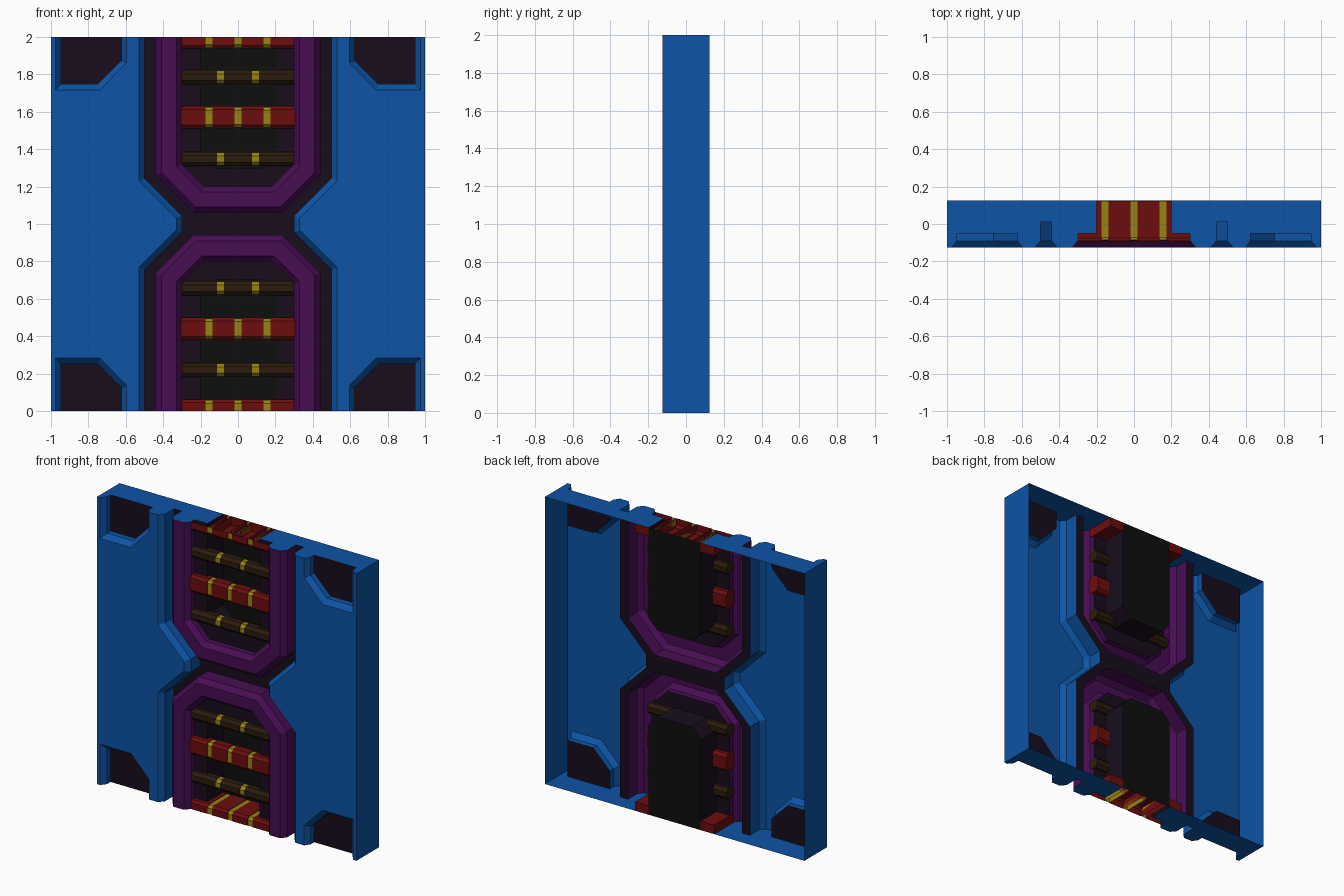
import bpy, bmesh, math

if "Cube" in bpy.data.objects:
    bpy.data.objects.remove(bpy.data.objects["Cube"])

def material(name, rgb):
    m = bpy.data.materials.new(name)
    m.diffuse_color = (*rgb, 1)
    m.use_nodes = True
    m.node_tree.nodes["Principled BSDF"].inputs["Base Color"].default_value = m.diffuse_color
    return m

BLUE = material("blue_paint", (.004, .088, .38))
PURPLE = material("purple_metal", (.065, .004, .088))
DARK = material("dark_recess", (.009, .004, .012))
BLACK = material("black_back", (.004, .0045, .004))
RED = material("red_bar", (.15, .004, .004))
BROWN = material("brown_pipe", (.024, .011, .004))
YELLOW = material("yellow_band", (.31, .23, .006))

F, B, S = -.125, .125, -.09          # front plane, back plane, foot of the bevels
FLOOR, GROOVE = -.05, .01            # depths of shallow recesses and of the groove

def make(name, faces, mat, sheet=False):
    bm = bmesh.new()
    for f in faces:
        bm.faces.new([bm.verts.new(p) for p in f])
    bmesh.ops.remove_doubles(bm, verts=bm.verts, dist=1e-4)
    bmesh.ops.recalc_face_normals(bm, faces=bm.faces)
    bm.normal_update()
    # open sheets must face the front
    if sheet and sum(f.normal.y * f.calc_area() for f in bm.faces) > 0:
        bmesh.ops.reverse_faces(bm, faces=bm.faces)
    me = bpy.data.meshes.new(name)
    bm.to_mesh(me)
    bm.free()
    me.materials.append(mat)
    ob = bpy.data.objects.new(name, me)
    bpy.context.collection.objects.link(ob)
    return ob

def quarter(name, faces, mat):
    """Mirror faces of the lower right quarter left-right and about z = 1."""
    out = [[(sx * x, y, 2 - z if up else z) for x, y, z in f]
           for sx in (1, -1) for up in (0, 1) for f in faces]
    return make(name, out, mat, True)

def flat(path, y):
    return [(x, y, z) for x, z in path]

def loft(*rows):
    """Strips of quads between successive (path, y) rows."""
    faces = []
    for (p, ya), (q, yb) in zip(rows, rows[1:]):
        a, b = flat(p, ya), flat(q, yb)
        faces += [[a[i], a[i + 1], b[i + 1], b[i]] for i in range(len(a) - 1)]
    return faces

def ring(w):
    c, t = .98 + (w - .30) * math.sqrt(2), w + .5
    return [(w, 0), (w, c - w), (c - t, t), (0, t)]

# outlines (x, z) in one quarter
edge_top = [(.53, 0), (.53, .767), (.33, .967), (.33, 1)]
edge_low = [(.50, 0), (.50, .755), (.30, .955), (.30, 1)]
notch_top = [(.975, 0), (.975, .283), (.738, .283), (.597, .138), (.597, 0)]
notch_low = [(.947, 0), (.947, .252), (.75, .252), (.622, .125), (.622, 0)]
well = [(.20, 0), (.20, .63), (.13, .70), (0, .70)]

# blue shell: front plates, bevels, notch walls, sides and end caps
front = [(1, 0)] + notch_top + edge_top + [(1, 1)]
cap = [(1, B), (1, F), (.975, F), (.947, S), (.947, FLOOR), (.622, FLOOR), (.622, S),
       (.597, F), (.53, F), (.50, S), (.50, GROOVE), (.44, GROOVE), (.44, S), (.41, F),
       (.33, F), (.30, S), (.30, FLOOR), (.20, FLOOR), (.20, B)]
shell = [flat(front, F), [(x, y, 0) for x, y in cap],
         [(1, F, 0), (1, F, 1), (1, B, 1), (1, B, 0)]]
shell += loft((edge_top, F), (edge_low, S), (edge_low, GROOVE))
shell += loft((notch_top, F), (notch_low, S), (notch_low, FLOOR))
quarter("blue_shell", shell, BLUE)

# dark floors of the corner notches and the groove
quarter("corner_recess_floor", [flat(notch_low, FLOOR)], DARK)
quarter("groove_floor", [flat(edge_low + [(0, 1)] + ring(.44)[::-1], GROOVE)], DARK)

# purple frames around the two bays
quarter("purple_frame", loft((ring(.44), GROOVE), (ring(.44), S), (ring(.41), F),
                             (ring(.33), F), (ring(.30), S), (ring(.30), FLOOR)), PURPLE)

# bay floors, deep wells and their backs
quarter("bay_floor", loft((ring(.30), FLOOR), (well, FLOOR), (well, B)), DARK)
quarter("well_back", [flat([(0, 0)] + well, B)], BLACK)

def prism(profile, x0, x1, closed=True):
    a = [(x0, y, z) for y, z in profile]
    b = [(x1, y, z) for y, z in profile]
    n = len(a)
    return [a, b[::-1]] + [[a[i], b[i], b[(i + 1) % n], a[(i + 1) % n]]
                           for i in range(n if closed else n - 1)]

def bar(name, profile, inner, bands, mat, closed=True):
    """Bar across the bay, split by slightly sunken yellow bands."""
    h, x = .018, -.305
    body, stripes = [], []
    for c in bands:
        body += prism(profile, x, c - h, closed)
        stripes += prism(inner, c - h, c + h, closed)
        x = c + h
    body += prism(profile, x, .305, closed)
    make(name, body, mat)
    make(name + "_bands", stripes, YELLOW)

def chamfered(cy, cz, hy, hz, c):
    q = [(hy, hz - c), (hy - c, hz), (c - hy, hz), (-hy, hz - c),
         (-hy, c - hz), (c - hy, -hz), (hy - c, -hz), (hy, c - hz)]
    return [(cy + y, cz + z) for y, z in q]

RED_BANDS, BROWN_BANDS = (-.155, 0, .155), (-.093, .093)

# brown pipes
for i, z in enumerate((.22, .657, 1.347, 1.785)):
    bar(f"brown_pipe_{i}", chamfered(-.05, z, .04, .038, .02),
        chamfered(-.05, z, .037, .035, .019), BROWN_BANDS, BROWN)

# red middle bars
for i, z in enumerate((.44, 1.57)):
    bar(f"red_bar_{i}", chamfered(-.05, z, .045, .06, .018),
        chamfered(-.05, z, .041, .055, .017), RED_BANDS, RED)

# red half bars at the open ends, running to the back
for name, base, s in (("bottom_half_bar", 0, 1), ("top_half_bar", 2, -1)):
    def half(e):
        p = [(-.09 + e, 0), (-.09 + e, .045 - e), (-.075 + e, .062 - e),
             (.124, .062 - e), (.124, 0)]
        return [(y, base + s * z) for y, z in p]
    bar(name, half(0), half(.004), RED_BANDS, RED, closed=False)
